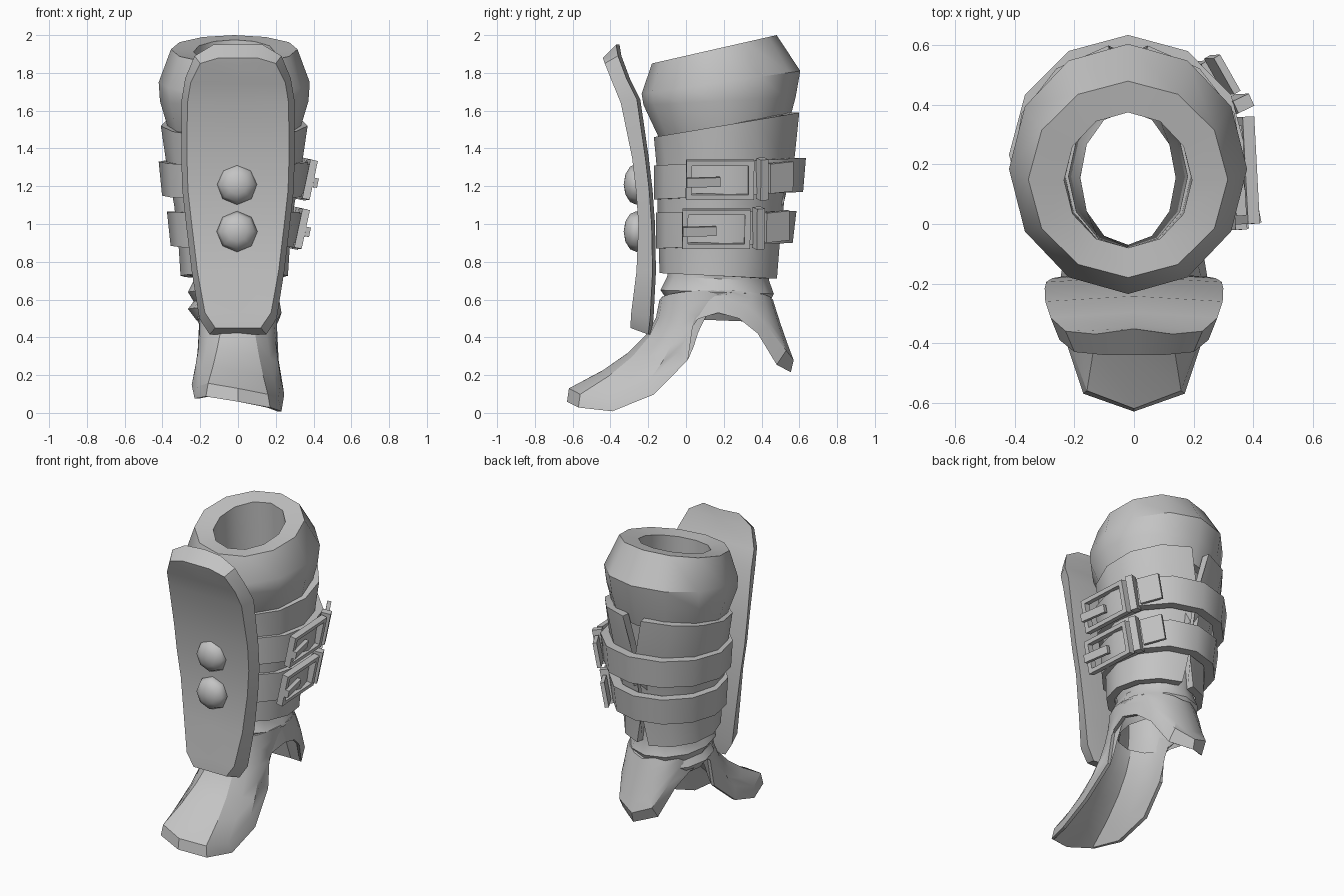
import bpy
import bmesh
from math import sin, cos, pi, radians
from mathutils import Matrix, Vector

if "Cube" in bpy.data.objects:
    bpy.data.objects.remove(bpy.data.objects["Cube"], do_unlink=True)

grey = bpy.data.materials.new("plain grey")
grey.use_nodes = True
grey.diffuse_color = (0.55, 0.55, 0.55, 1)
grey.node_tree.nodes["Principled BSDF"].inputs["Base Color"].default_value = grey.diffuse_color

CENTRE_X = -0.02


def finish(name, bm, angle=35):
    """Turn a bmesh into a shaded object."""
    bmesh.ops.recalc_face_normals(bm, faces=bm.faces)
    mesh = bpy.data.meshes.new(name)
    bm.to_mesh(mesh)
    bm.free()
    mesh.materials.append(grey)
    obj = bpy.data.objects.new(name, mesh)
    bpy.context.collection.objects.link(obj)
    bpy.ops.object.select_all(action="DESELECT")
    obj.select_set(True)
    bpy.context.view_layer.objects.active = obj
    bpy.ops.object.shade_smooth_by_angle(angle=radians(angle))


def loft(name, loops, wrap, angle=35):
    """Skin closed loops of equal length; wrap round or cap the ends."""
    bm = bmesh.new()
    rows = [[bm.verts.new(p) for p in loop] for loop in loops]
    pairs = list(zip(rows, rows[1:]))
    if wrap:
        pairs.append((rows[-1], rows[0]))
    else:
        bm.faces.new(rows[0])
        bm.faces.new(rows[-1])
    size = len(rows[0])
    for a, b in pairs:
        for i in range(size):
            j = (i + 1) % size
            bm.faces.new((a[i], a[j], b[j], b[i]))
    finish(name, bm, angle)


def ring_point(ring, t):
    """Point on a tilted oval ring; t runs once round from the back."""
    z_front, z_back, y_front, y_back, radius, gap = ring
    a = gap + (2 * pi - 2 * gap) * t
    back = (1 + cos(a)) / 2
    return (CENTRE_X + radius * sin(a),
            y_front + (y_back - y_front) * back,
            z_front + (z_back - z_front) * back)


def tube(name, rings, sides=12):
    """Sweep a closed profile of rings round the leg, with a slit if any gap is set."""
    rings = [tuple(r) + (0,) * (6 - len(r)) for r in rings]
    slit = any(r[5] for r in rings)
    count = sides + 1 if slit else sides
    loft(name, [[ring_point(r, i / sides) for r in rings] for i in range(count)], not slit)


def thick(rings, t):
    """Add inner rings to make a wall of thickness t."""
    inner = [(r[0], r[1], r[2] + t, r[3] - t, r[4] - t) + tuple(r[5:]) for r in rings]
    return list(rings) + inner[::-1]


# Padded cuff: front z, back z, front y, back y, half width
tube("padded_cuff", [
    (1.46, 1.52, -0.145, 0.54, 0.345),
    (1.63, 1.67, -0.225, 0.58, 0.393),
    (1.69, 1.81, -0.235, 0.605, 0.40),
    (1.85, 2.00, -0.18, 0.48, 0.335),
    (1.85, 1.975, -0.08, 0.375, 0.215),
    (1.45, 1.50, -0.08, 0.40, 0.21),
])

# Slit sleeve round the shin
tube("shin_sleeve", thick([
    (0.74, 0.71, -0.14, 0.485, 0.285, 0.15),
    (0.90, 0.88, -0.145, 0.495, 0.295, 0.03),
    (1.08, 1.12, -0.15, 0.52, 0.318, 0.03),
    (1.30, 1.35, -0.155, 0.575, 0.36, 0.03),
    (1.46, 1.59, -0.17, 0.605, 0.39, 0.17),
], 0.05))

# Wrinkled inner sock
tube("inner_sock", [
    (0.50, 0.48, -0.08, 0.42, 0.20),
    (0.56, 0.54, -0.10, 0.44, 0.245),
    (0.60, 0.58, -0.10, 0.44, 0.215),
    (0.65, 0.63, -0.135, 0.465, 0.245),
    (0.72, 0.70, -0.10, 0.44, 0.21),
    (0.80, 0.80, -0.09, 0.44, 0.235),
    (1.50, 1.55, -0.10, 0.50, 0.31),
    (1.50, 1.55, -0.08, 0.40, 0.20),
    (0.60, 0.60, -0.07, 0.38, 0.16),
])

# Two straps
tube("upper_strap", thick([
    (1.13, 1.17, -0.17, 0.62, 0.382),
    (1.31, 1.35, -0.17, 0.635, 0.40),
], 0.06))
tube("lower_strap", thick([
    (0.87, 0.90, -0.16, 0.565, 0.337),
    (1.06, 1.07, -0.16, 0.585, 0.356),
], 0.06))


def boxes(name, base, parts):
    """Join boxes given as centre, size and turn about the upright axis."""
    bm = bmesh.new()
    for centre, size, turn in parts:
        local = (Matrix.Translation(centre) @ Matrix.Rotation(radians(turn), 4, "Z")
                 @ Matrix.Diagonal((*size, 1)))
        bmesh.ops.create_cube(bm, size=1, matrix=base @ local)
    finish(name, bm)


# Buckles on the left side: x out, y along the strap, z up
for label, place in (("upper", (0.372, 0.18, 1.235)), ("lower", (0.33, 0.16, 0.975))):
    base = (Matrix.Translation(place) @ Matrix.Rotation(radians(3), 4, "Z")
            @ Matrix.Rotation(radians(12), 4, "Y"))
    frame = [((0, s * 0.165, 0), (0.04, 0.03, 0.21), 0) for s in (-1, 1)]
    frame += [((0, 0, s * 0.092), (0.04, 0.36, 0.026), 0) for s in (-1, 1)]
    boxes(label + "_buckle_frame", base, frame)
    boxes(label + "_buckle_prong", base, [((0.02, -0.09, -0.01), (0.025, 0.18, 0.05), 8)])
    boxes(label + "_strap_keeper", base, [((-0.015, 0.225, 0), (0.06, 0.045, 0.22), 22)])
    boxes(label + "_strap_tail", base, [((-0.06, 0.325, 0), (0.025, 0.14, 0.16), 27)])

# Shin shield: half width, back y, back z, front y, front z
shield = [
    (0.13, -0.37, 1.95, -0.44, 1.88),
    (0.23, -0.36, 1.89, -0.43, 1.85),
    (0.28, -0.315, 1.77, -0.39, 1.75),
    (0.298, -0.26, 1.66, -0.345, 1.64),
    (0.30, -0.215, 1.35, -0.285, 1.35),
    (0.295, -0.195, 1.18, -0.265, 1.18),
    (0.275, -0.182, 1.00, -0.252, 1.00),
    (0.245, -0.177, 0.75, -0.262, 0.75),
    (0.205, -0.19, 0.50, -0.29, 0.53),
    (0.15, -0.20, 0.415, -0.295, 0.45),
]
loops = []
for w, yb, zb, yf, zf in shield:
    f = w - 0.03
    loops.append([(-w, yb, zb), (-f, yf, zf), (0, yf, zf),
                  (f, yf, zf), (w, yb, zb), (0, yb + 0.018, zb)])
loft("shin_shield", loops, False)

# Domed rivets on the shield
for label, z in (("upper", 1.21), ("lower", 0.96)):
    bm = bmesh.new()
    dome = Matrix.Translation((-0.005, -0.262, z)) @ Matrix.Diagonal((0.108, 0.068, 0.108, 1))
    bmesh.ops.create_uvsphere(bm, u_segments=8, v_segments=6, radius=1,
                              matrix=dome @ Matrix.Rotation(pi / 2, 4, "X"))
    finish(label + "_rivet", bm, 60)

# Foot guard rim from toe to heel: x, lower y, lower z, upper y, upper z
rim = [
    (0, -0.63, 0.02, -0.62, 0.09),
    (0.17, -0.57, 0.02, -0.56, 0.09),
    (0.23, -0.39, 0.01, -0.41, 0.075),
    (0.245, -0.17, 0.10, -0.19, 0.18),
    (0.215, 0.01, 0.28, -0.04, 0.32),
    (0.205, 0.04, 0.49, 0.0, 0.52),
    (0.23, 0.17, 0.53, 0.15, 0.63),
    (0.22, 0.28, 0.50, 0.32, 0.57),
    (0.185, 0.38, 0.42, 0.43, 0.46),
    (0.13, 0.48, 0.255, 0.53, 0.33),
    (0, 0.555, 0.215, 0.57, 0.28),
]
STEPS = 5


def guard_profile(k, side):
    """Closed wall profile of one guard column, from ankle to rim and back inside."""
    x, low_y, low_z, up_y, up_z = rim[k]
    a = pi * k / (len(rim) - 1)
    x *= side
    twist = 0.18 * (0.22 - x) * max(0, cos(a))
    top = Vector((0.22 * sin(a) * side, 0.16 - 0.3 * cos(a), 0.6 + 0.05 * sin(a)))
    edge = Vector((x * 0.93, up_y, up_z + twist))
    low = Vector((x, low_y, low_z + twist))
    bulge = 0.05 * max(0, -cos(a))
    bend = Vector((top.x * 0.75 + edge.x * 0.25, top.y + bulge,
                   edge.z + (top.z - edge.z) * 0.48))
    top_wall = Vector((-0.04 * sin(a) * side, 0.04 * cos(a), 0))
    rim_wall = Vector((-0.03 * x, low.y - edge.y, low.z - edge.z))
    outer, inner = [], []
    for i in range(STEPS + 1):
        t = i / STEPS
        p = top * (1 - t) ** 2 + bend * 2 * t * (1 - t) + edge * t * t
        outer.append(p)
        inner.append(p + top_wall.lerp(rim_wall, t))
    return outer + [low] + inner[::-1]


end = len(rim) - 1
columns = [guard_profile(k, 1) for k in range(end + 1)]
columns += [guard_profile(k, -1) for k in range(end - 1, 0, -1)]
loft("foot_guard", columns, True, 26)
